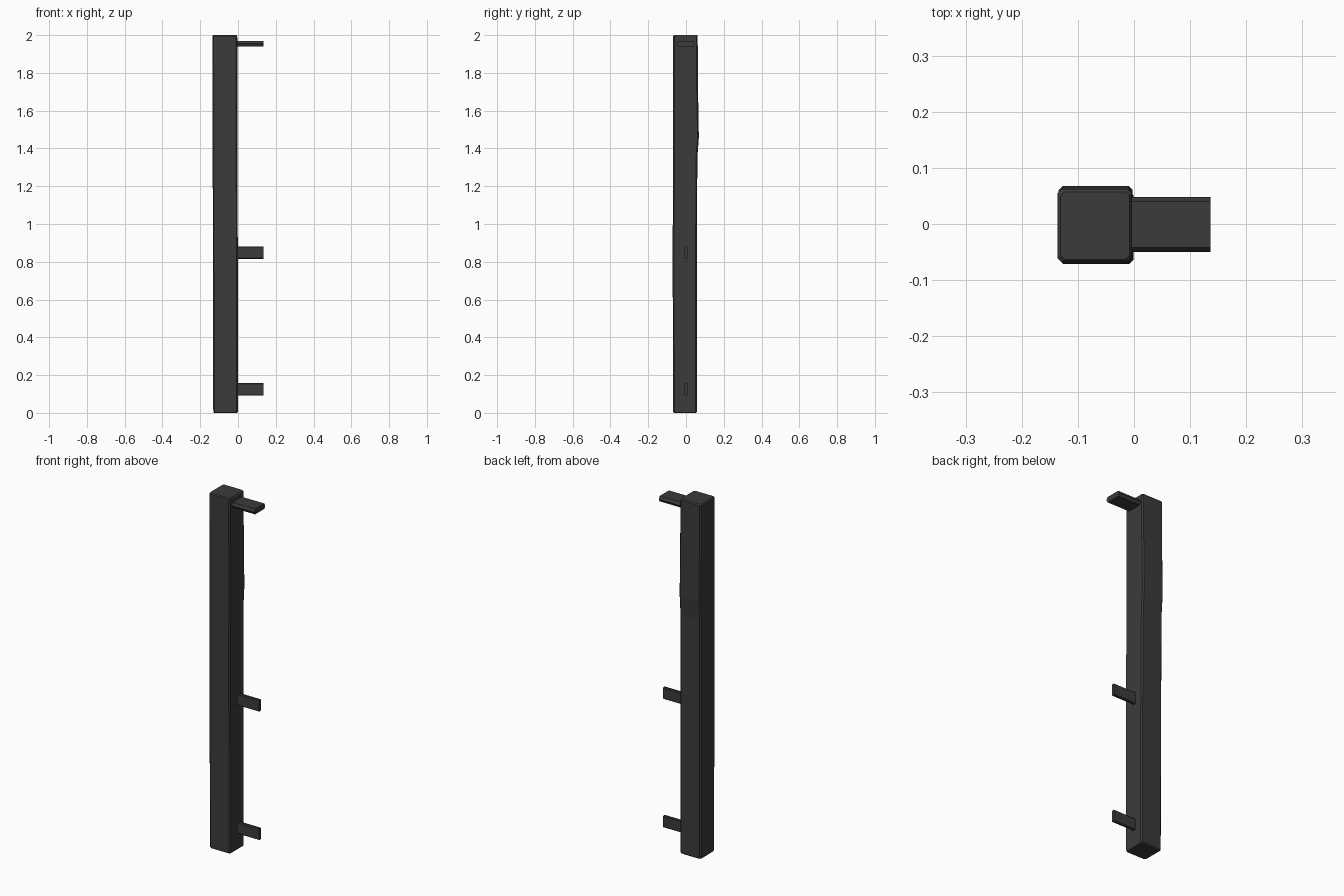
import bpy
import bmesh

cube = bpy.data.objects.get("Cube")
if cube:
    bpy.data.objects.remove(cube, do_unlink=True)

dark_grey = bpy.data.materials.new("dark grey")
dark_grey.use_nodes = True
colour = (0.044, 0.044, 0.044, 1)
dark_grey.diffuse_color = colour
dark_grey.node_tree.nodes["Principled BSDF"].inputs["Base Color"].default_value = colour


def loft(name, rings):
    """Skin a stack of equal-sized point rings and cap both ends."""
    bm = bmesh.new()
    loops = [[bm.verts.new(p) for p in ring] for ring in rings]
    for a, b in zip(loops, loops[1:]):
        for i in range(len(a)):
            j = (i + 1) % len(a)
            bm.faces.new((a[i], a[j], b[j], b[i]))
    bm.faces.new(loops[0])
    bm.faces.new(loops[-1])
    bmesh.ops.recalc_face_normals(bm, faces=bm.faces)
    mesh = bpy.data.meshes.new(name)
    bm.to_mesh(mesh)
    bm.free()
    mesh.materials.append(dark_grey)
    obj = bpy.data.objects.new(name, mesh)
    bpy.context.collection.objects.link(obj)
    return obj


def chamfered(x0, x1, y0, y1, c):
    """Rectangle outline with cut corners."""
    return [(x0 + c, y0), (x1 - c, y0), (x1, y0 + c), (x1, y1 - c),
            (x1 - c, y1), (x0 + c, y1), (x0, y1 - c), (x0, y0 + c)]


# Post: slightly uneven square timber, rows of z, x0, x1, y0, y1
rows = [(0.0, -0.126, -0.005, -0.064, 0.052),
        (0.006, -0.131, -0.001, -0.068, 0.057),
        (0.85, -0.133, -0.001, -0.071, 0.058),
        (1.35, -0.134, -0.003, -0.068, 0.060),
        (1.46, -0.134, -0.003, -0.068, 0.068),
        (1.75, -0.135, -0.003, -0.068, 0.063),
        (1.994, -0.136, -0.004, -0.068, 0.062),
        (2.0, -0.131, -0.008, -0.063, 0.057)]
loft("post", [[(x, y, z) for x, y in chamfered(x0, x1, y0, y1, 0.007)]
              for z, x0, x1, y0, y1 in rows])

# Top bracket: flat bar with pointed long edges
section = [(-0.05, 1.955), (-0.042, 1.97), (0.04, 1.97),
           (0.048, 1.955), (0.04, 1.94), (-0.042, 1.94)]
loft("top_bracket", [[(x, y, z) for y, z in section] for x in (-0.03, 0.136)])

# Lower brackets: thin bars set on edge
for name, z in (("middle_bracket", 0.848), ("bottom_bracket", 0.125)):
    section = chamfered(-0.008, 0.010, z - 0.033, z + 0.033, 0.004)
    loft(name, [[(x, y, h) for y, h in section] for x in (-0.03, 0.136)])
